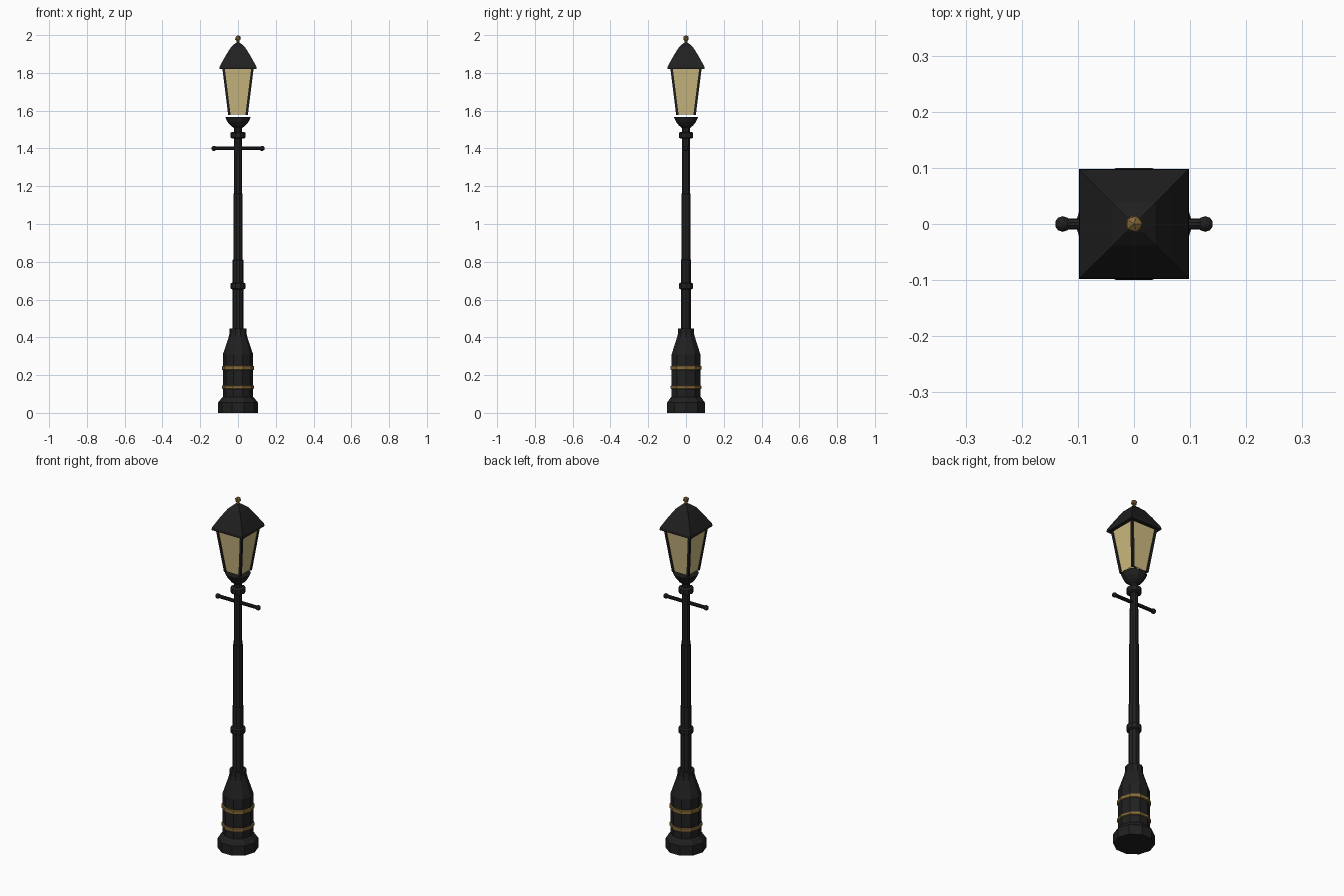
import bpy, bmesh, math
from mathutils import Vector

if "Cube" in bpy.data.objects:
    bpy.data.objects.remove(bpy.data.objects["Cube"])


def material(name, rgba):
    m = bpy.data.materials.new(name)
    m.diffuse_color = rgba
    m.use_nodes = True
    m.node_tree.nodes["Principled BSDF"].inputs["Base Color"].default_value = m.diffuse_color
    return m


BLACK = material("black_iron", (0.0145, 0.0145, 0.0145, 1))
GOLD = material("aged_gold", (0.24, 0.145, 0.04, 1))
GLASS = material("warm_glass", (0.62, 0.50, 0.22, 0.75))


def finish(name, bm, mat):
    bmesh.ops.recalc_face_normals(bm, faces=bm.faces)
    me = bpy.data.meshes.new(name)
    bm.to_mesh(me)
    bm.free()
    me.materials.append(mat)
    ob = bpy.data.objects.new(name, me)
    bpy.context.collection.objects.link(ob)
    return ob


def lathe(name, profile, mat, sides=10, turn=0.0):
    """Faceted solid through (radius, z) rings, closed at both ends."""
    bm = bmesh.new()
    rings = []
    for r, z in profile:
        rings.append([bm.verts.new((r * math.cos(turn + math.tau * i / sides),
                                    r * math.sin(turn + math.tau * i / sides), z))
                      for i in range(sides)])
    for a, b in zip(rings, rings[1:]):
        for i in range(sides):
            j = (i + 1) % sides
            bm.faces.new((a[i], a[j], b[j], b[i]))
    bm.faces.new(rings[0][::-1])
    bm.faces.new(rings[-1])
    return finish(name, bm, mat)


def ball(name, centre, radius, mat, detail):
    bm = bmesh.new()
    bmesh.ops.create_icosphere(bm, subdivisions=detail, radius=radius)
    bmesh.ops.translate(bm, verts=bm.verts, vec=centre)
    return finish(name, bm, mat)


# Pedestal and its gold bands
lathe("pedestal", [(0.105, 0), (0.105, 0.055), (0.086, 0.08), (0.08, 0.085),
                   (0.08, 0.31), (0.05, 0.40), (0.045, 0.42), (0.045, 0.447)], BLACK)
for label, z0, z1 in (("lower", 0.126, 0.146), ("upper", 0.226, 0.25)):
    lathe(label + "_gold_band", [(0.079, z0), (0.086, z0 + 0.003),
                                 (0.086, z1 - 0.003), (0.079, z1)], GOLD)

# Stepped shaft
lathe("shaft", [(0.029, 0.44), (0.028, 0.81), (0.025, 0.812), (0.025, 1.16),
                (0.022, 1.162), (0.021, 1.52)], BLACK)

# Collars around the shaft
for label, z in (("lower", 0.672), ("upper", 1.47)):
    lathe(label + "_collar", [(0.03, z - 0.018), (0.039, z - 0.013),
                              (0.039, z + 0.013), (0.03, z + 0.018)], BLACK)

# Ladder bar with ball ends
bm = bmesh.new()
bmesh.ops.create_cone(bm, cap_ends=True, segments=10, radius1=0.01, radius2=0.01, depth=0.25)
for v in bm.verts:
    v.co = Vector((v.co.z, v.co.y, v.co.x + 1.4))
finish("ladder_bar", bm, BLACK)
for label, s in (("left", -1), ("right", 1)):
    ball(label + "_bar_end", (s * 0.127, 0, 1.4), 0.014, BLACK, 2)

# Cup under the lantern
lathe("lantern_cup", [(0.022, 1.508), (0.04, 1.522), (0.055, 1.54),
                      (0.063, 1.556), (0.067, 1.566)], BLACK)

# Lantern: leaning corner bars and panes between them
BOTTOM, TOP = 1.576, 1.825
HALF_BOTTOM, HALF_TOP, BAR = 0.052, 0.083, 0.013
bm = bmesh.new()
for sx in (-1, 1):
    for sy in (-1, 1):
        rings = []
        for half, z in ((HALF_BOTTOM, BOTTOM), (HALF_TOP, TOP)):
            inner = half - BAR
            rings.append([bm.verts.new((sx * x, sy * y, z)) for x, y in
                          ((inner, inner), (half, inner), (half, half), (inner, half))])
        a, b = rings
        for i in range(4):
            j = (i + 1) % 4
            bm.faces.new((a[i], a[j], b[j], b[i]))
        bm.faces.new(a[::-1])
        bm.faces.new(b)
finish("lantern_corner_bars", bm, BLACK)

bm = bmesh.new()
inset = 0.005
rings = []
for half, z in ((HALF_BOTTOM - inset, BOTTOM + 0.003), (HALF_TOP - inset, TOP)):
    rings.append([bm.verts.new((sx * half, sy * half, z))
                  for sx, sy in ((-1, -1), (1, -1), (1, 1), (-1, 1))])
for i in range(4):
    j = (i + 1) % 4
    bm.faces.new((rings[0][i], rings[0][j], rings[1][j], rings[1][i]))
finish("lantern_panes", bm, GLASS)

# Square domed roof
roof = [(0.098, 1.82), (0.097, 1.834), (0.066, 1.89), (0.038, 1.935),
        (0.014, 1.957), (0.004, 1.962)]
lathe("lantern_roof", [(h * math.sqrt(2), z) for h, z in roof], BLACK, 4, math.pi / 4)

# Finial
lathe("finial_neck", [(0.009, 1.955), (0.007, 1.975)], GOLD, 8)
ball("finial", (0, 0, 1.983), 0.017, GOLD, 1)
